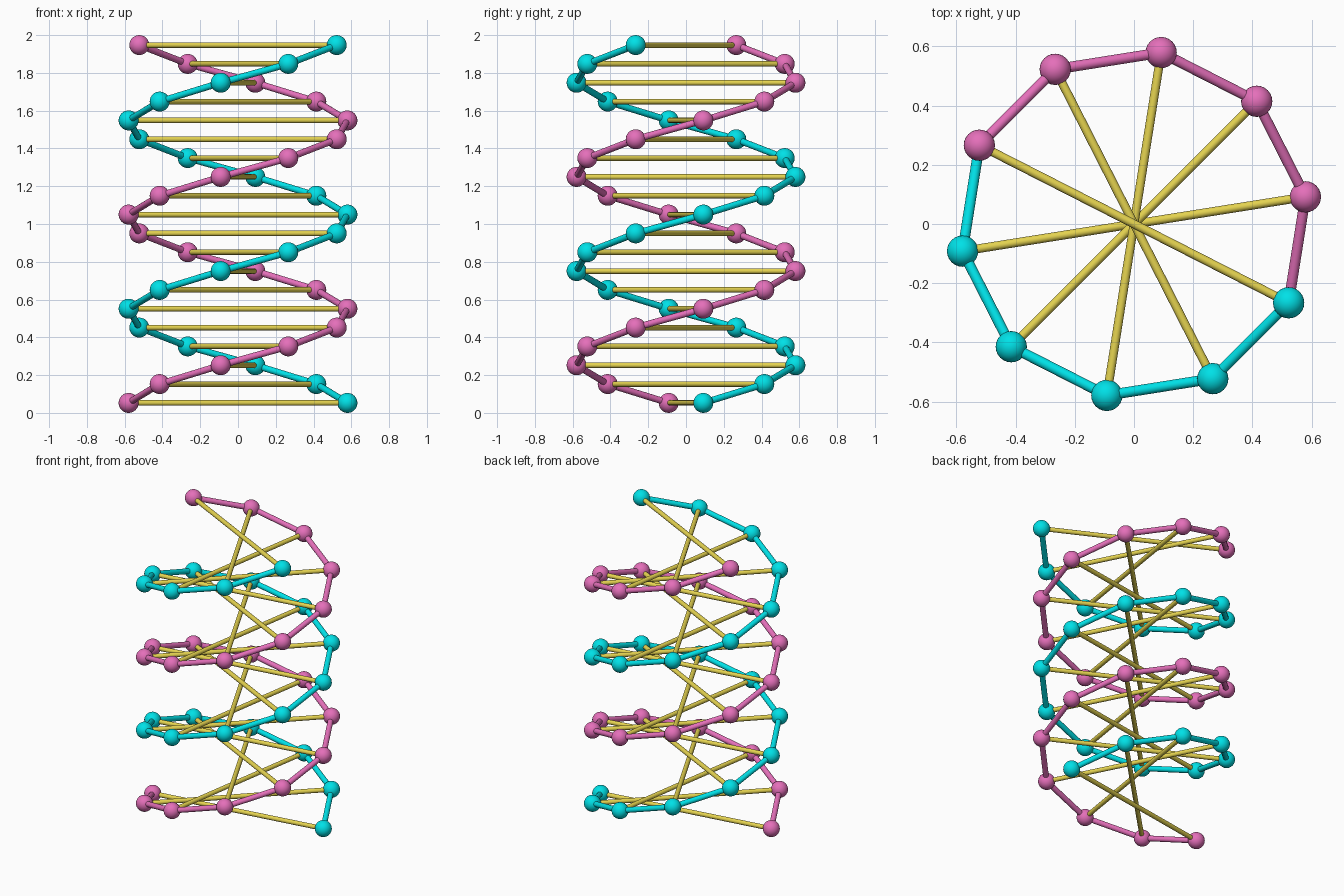
import bpy
import bmesh
import math
from mathutils import Matrix, Vector

LEVELS = 20
RADIUS = 0.5865
BALL = 0.0528
STRAND = 0.0176
RUNG = 0.0147
STEP = (2 - 2 * BALL) / (LEVELS - 1)
TWIST = math.radians(36)
START = math.radians(9)

if "Cube" in bpy.data.objects:
    bpy.data.objects.remove(bpy.data.objects["Cube"])


def material(name, rgb):
    mat = bpy.data.materials.new(name)
    mat.use_nodes = True
    color = (*rgb, 1)
    mat.diffuse_color = color
    mat.node_tree.nodes["Principled BSDF"].inputs["Base Color"].default_value = color
    return mat


def helix_points(phase):
    """Node centres of one strand, from bottom to top."""
    points = []
    for i in range(LEVELS):
        a = START + phase + i * TWIST
        points.append(Vector((RADIUS * math.cos(a), RADIUS * math.sin(a), BALL + i * STEP)))
    return points


def add_rod(bm, start, end, radius):
    axis = end - start
    turn = axis.to_track_quat('Z', 'Y').to_matrix().to_4x4()
    bmesh.ops.create_cone(bm, cap_ends=True, segments=16, radius1=radius, radius2=radius,
                          depth=axis.length,
                          matrix=Matrix.Translation((start + end) / 2) @ turn)


def add_ball(bm, centre):
    bmesh.ops.create_uvsphere(bm, u_segments=24, v_segments=16, radius=BALL,
                              matrix=Matrix.Translation(centre))


def finish(name, bm, mat):
    mesh = bpy.data.meshes.new(name)
    bm.to_mesh(mesh)
    bm.free()
    mesh.materials.append(mat)
    obj = bpy.data.objects.new(name, mesh)
    bpy.context.collection.objects.link(obj)
    bpy.ops.object.select_all(action='DESELECT')
    obj.select_set(True)
    bpy.context.view_layer.objects.active = obj
    bpy.ops.object.shade_smooth_by_angle(angle=math.radians(40))


teal = material("teal", (0.0, 0.78, 0.83))
pink = material("pink", (0.78, 0.16, 0.49))
yellow = material("straw yellow", (0.78, 0.65, 0.08))

strands = {"teal": (helix_points(0), teal), "pink": (helix_points(math.pi), pink)}

# Two strands: balls at every level, joined by straight rods
for name, (points, mat) in strands.items():
    balls = bmesh.new()
    for p in points:
        add_ball(balls, p)
    finish(name + "_balls", balls, mat)
    rods = bmesh.new()
    for a, b in zip(points, points[1:]):
        add_rod(rods, a, b, STRAND)
    finish(name + "_strand_rods", rods, mat)

# Rungs across the middle
rungs = bmesh.new()
for a, b in zip(strands["teal"][0], strands["pink"][0]):
    add_rod(rungs, a, b, RUNG)
finish("rungs", rungs, yellow)
